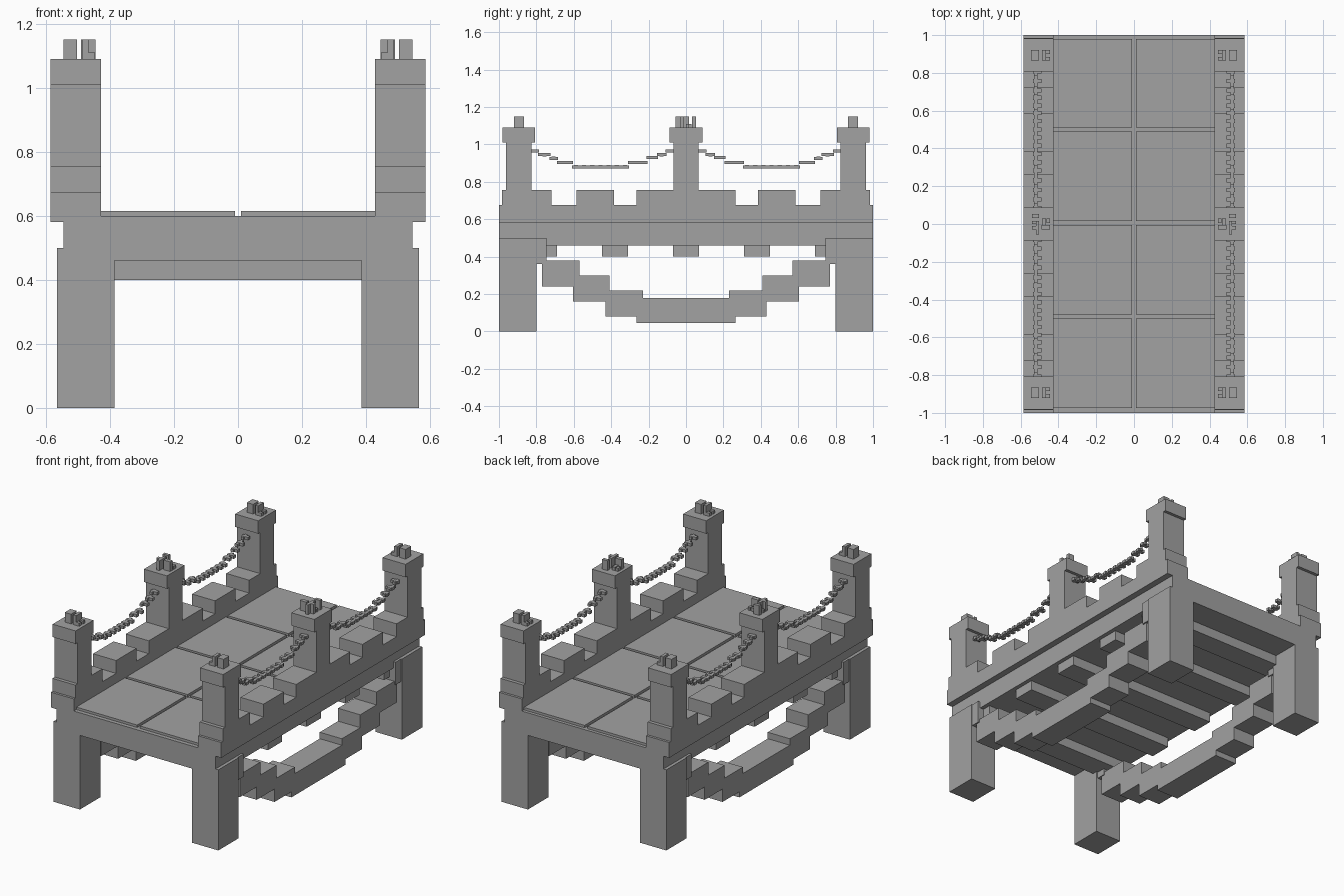
import bpy, bmesh

stone = bpy.data.materials.new("grey_stone")
stone.diffuse_color = (0.36, 0.36, 0.36, 1)


def boxes(name, items):
    """One object from boxes given as (x0, x1, y0, y1, z0, z1)."""
    bm = bmesh.new()
    for x0, x1, y0, y1, z0, z1 in items:
        vs = bmesh.ops.create_cube(bm, size=1)["verts"]
        for v in vs:
            v.co.x = x1 if v.co.x > 0 else x0
            v.co.y = y1 if v.co.y > 0 else y0
            v.co.z = z1 if v.co.z > 0 else z0
    me = bpy.data.meshes.new(name)
    bm.to_mesh(me)
    bm.free()
    me.materials.append(stone)
    ob = bpy.data.objects.new(name, me)
    bpy.context.collection.objects.link(ob)
    return ob


def flip_x(items):
    return items + [(-b[1], -b[0]) + b[2:] for b in items]


def flip_y(items):
    return items + [b[:2] + (-b[3], -b[2]) + b[4:] for b in items]


# Deck slab, with a raised core between the parapets
boxes("deck_slab", [(-0.545, 0.545, -1, 1, 0.46, 0.58)])
boxes("deck_core", [(-0.43, 0.43, -1, 1, 0.57, 0.60)])

# Paving tiles, two columns by four rows
rows = [(-0.975, -0.5), (-0.48, -0.005), (0.015, 0.49), (0.51, 0.98)]
boxes("paving_tiles", flip_x([(0.01, 0.427, a, b, 0.595, 0.615) for a, b in rows]))

# Cross beams under the deck
boxes("cross_beams", [(-0.52, 0.52, i * 0.38 - 0.07, i * 0.38 + 0.07, 0.40, 0.465)
                      for i in range(-2, 3)])

# Legs with small brackets
boxes("legs", flip_x(flip_y([(0.385, 0.565, 0.80, 1, 0, 0.5)])))
boxes("leg_brackets", flip_x(flip_y([(0.395, 0.56, 0.745, 0.81, 0.36, 0.5)])))

# Stepped arches hanging between the legs
steps = [(0.40, 0.552, 0.57, 0.77, 0.24, 0.38),
         (0.40, 0.552, 0.41, 0.605, 0.16, 0.30),
         (0.40, 0.552, 0.23, 0.43, 0.08, 0.22)]
boxes("stepped_arches", flip_x(flip_y(steps) + [(0.40, 0.552, -0.265, 0.265, 0.045, 0.18)]))

# Parapet walls and their battlements
X0, X1 = 0.427, 0.585
boxes("parapets", flip_x([(X0, X1, -1, 1, 0.58, 0.675)]))
merlons = flip_y([(X0, X1, 0.72, 0.985, 0.67, 0.755), (X0, X1, 0.385, 0.585, 0.67, 0.755)])
boxes("battlements", flip_x(merlons + [(X0, X1, -0.265, 0.265, 0.67, 0.755)]))

# Posts and caps
posts, caps = [], []
for y in (-0.895, 0, 0.895):
    posts.append((X0, X1, y - 0.068, y + 0.068, 0.75, 1.01))
    caps.append((X0, X1, y - 0.087, y + 0.087, 1.01, 1.09))
boxes("posts", flip_x(posts))
boxes("post_caps", flip_x(caps))

# Ornaments on the corner posts
corner = [(0.502, 0.545, 0.865, 0.92, 1.09, 1.15),
          (0.467, 0.487, 0.865, 0.92, 1.09, 1.15),
          (0.446, 0.467, 0.865, 0.885, 1.09, 1.11),
          (0.446, 0.467, 0.90, 0.92, 1.09, 1.11)]
boxes("corner_ornaments", flip_x(flip_y(corner)))

# Ornaments on the middle posts
middle = [(0.502, 0.52, -0.055, 0.015, 1.09, 1.15),
          (0.52, 0.54, -0.03, -0.01, 1.09, 1.15),
          (0.52, 0.54, 0.0, 0.015, 1.09, 1.11),
          (0.445, 0.49, -0.03, -0.005, 1.09, 1.15),
          (0.467, 0.487, -0.005, 0.03, 1.09, 1.11),
          (0.445, 0.462, 0.005, 0.03, 1.09, 1.11),
          (0.502, 0.54, 0.033, 0.053, 1.09, 1.15)]
boxes("middle_ornaments", flip_x(middle))

# Sagging chains: a stepped strand with alternating wider links
sag = [(0.06, 0.11, 0.957), (0.105, 0.155, 0.937), (0.15, 0.21, 0.922),
       (0.205, 0.31, 0.895), (0.305, 0.61, 0.872), (0.605, 0.69, 0.895),
       (0.685, 0.73, 0.918), (0.725, 0.79, 0.937), (0.785, 0.83, 0.957)]
links = []
for a, b, z in sag:
    links.append((0.512, 0.53, a, b, z, z + 0.016))
    n = max(1, round((b - a) / 0.045))
    for i in range(n):
        c = a + (i + 0.5) * (b - a) / n
        links.append((0.49, 0.535, c - 0.011, c + 0.011, z - 0.001, z + 0.017))
boxes("chains", flip_x(flip_y(links)))
